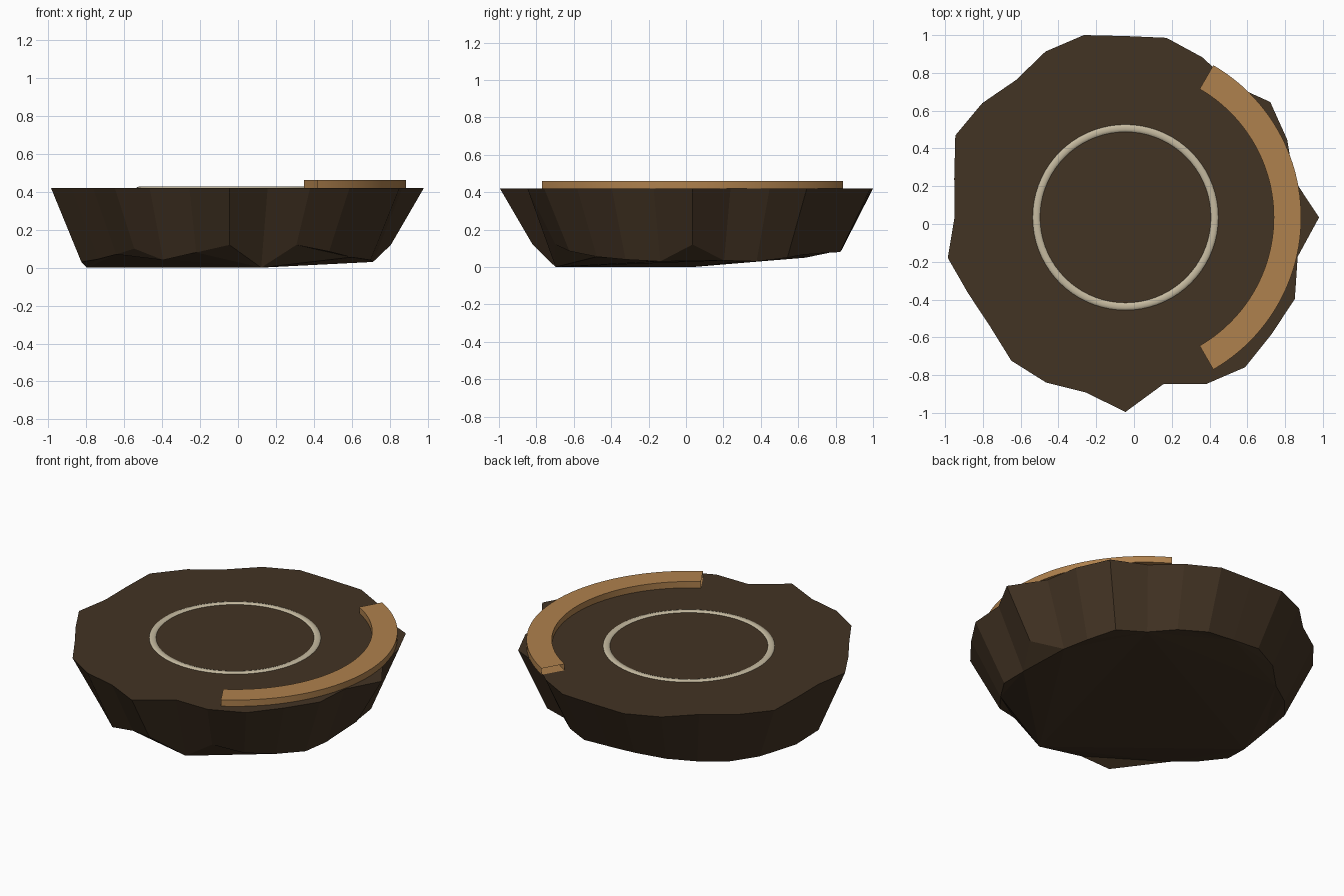
import bpy, bmesh, math

if "Cube" in bpy.data.objects:
    bpy.data.objects.remove(bpy.data.objects["Cube"])

CX, CY = -0.045, 0.035          # shared centre of the round parts


def material(name, rgb):
    m = bpy.data.materials.new(name)
    m.diffuse_color = (*rgb, 1)
    m.use_nodes = True
    m.node_tree.nodes["Principled BSDF"].inputs["Base Color"].default_value = m.diffuse_color
    return m


DARK = material("dark_brown", (0.055, 0.033, 0.017))
TAN = material("tan_wood", (0.43, 0.22, 0.075))
CREAM = material("cream", (0.56, 0.49, 0.35))


def finish(bm, name, mat, smooth=False):
    bmesh.ops.recalc_face_normals(bm, faces=bm.faces)
    me = bpy.data.meshes.new(name)
    bm.to_mesh(me)
    bm.free()
    ob = bpy.data.objects.new(name, me)
    bpy.context.collection.objects.link(ob)
    me.materials.append(mat)
    if smooth:
        bpy.context.view_layer.objects.active = ob
        ob.select_set(True)
        bpy.ops.object.shade_smooth_by_angle(angle=math.radians(40))
        ob.select_set(False)
    return ob


def polar(r, a, z):
    return (CX + r * math.cos(a), CY + r * math.sin(a), z)


def sweep(name, profile, start, end, steps, mat, closed):
    """Carry a closed (radius, z) profile around the centre."""
    bm = bmesh.new()
    count = steps if closed else steps + 1
    rings = [[bm.verts.new(polar(r, start + (end - start) * i / steps, z))
              for r, z in profile] for i in range(count)]
    n = len(profile)
    for i in range(steps):
        a, b = rings[i], rings[(i + 1) % count]
        for j in range(n):
            k = (j + 1) % n
            bm.faces.new((a[j], a[k], b[k], b[j]))
    return finish(bm, name, mat, True)


# Rough-hewn base: irregular rim, tapering to an uneven underside
RIM = [1.025, .913, .95, .98, .90, .94, .975, .96, .99, .975, .93, .97, 1.0, .93,
       .905, .965, .925, .92, .97, .97, .95, 1.03, .905, .98, 1.015, .99, .995, .935]
LOW = [.12, .035, .03, .05, .065, .075, .08, .09, .10, .08, .05, .05, .06, .03,
       0, .03, .045, .07, .10, .04, .08, .12, 0, .12, .085, .055, .04, .03]
bm = bmesh.new()
N = len(RIM)
top = [bm.verts.new(polar(r, math.tau * i / N, 0.42)) for i, r in enumerate(RIM)]
low = [bm.verts.new(polar(r * 0.83, math.tau * i / N, z))
       for i, (r, z) in enumerate(zip(RIM, LOW))]
for i in range(N):
    j = (i + 1) % N
    bm.faces.new((low[i], low[j], top[j], top[i]))
bm.faces.new(top)
under = bm.faces.new(low[::-1])
bmesh.ops.triangulate(bm, faces=[under])
finish(bm, "rough_base", DARK)

# Low inlaid ring on the top
oval = [(0.472 + 0.021 * math.cos(t), 0.418 + 0.009 * math.sin(t))
        for t in (math.tau * k / 10 for k in range(10))]
sweep("inlaid_ring", oval, 0, math.tau, 72, CREAM, True)

# Curved rail: open-ended box section around the right side
box = [(0.785, 0.421), (0.93, 0.421), (0.93, 0.461), (0.785, 0.461)]
sweep("curved_rail", box, -math.pi / 3, math.pi / 3, 48, TAN, False)
